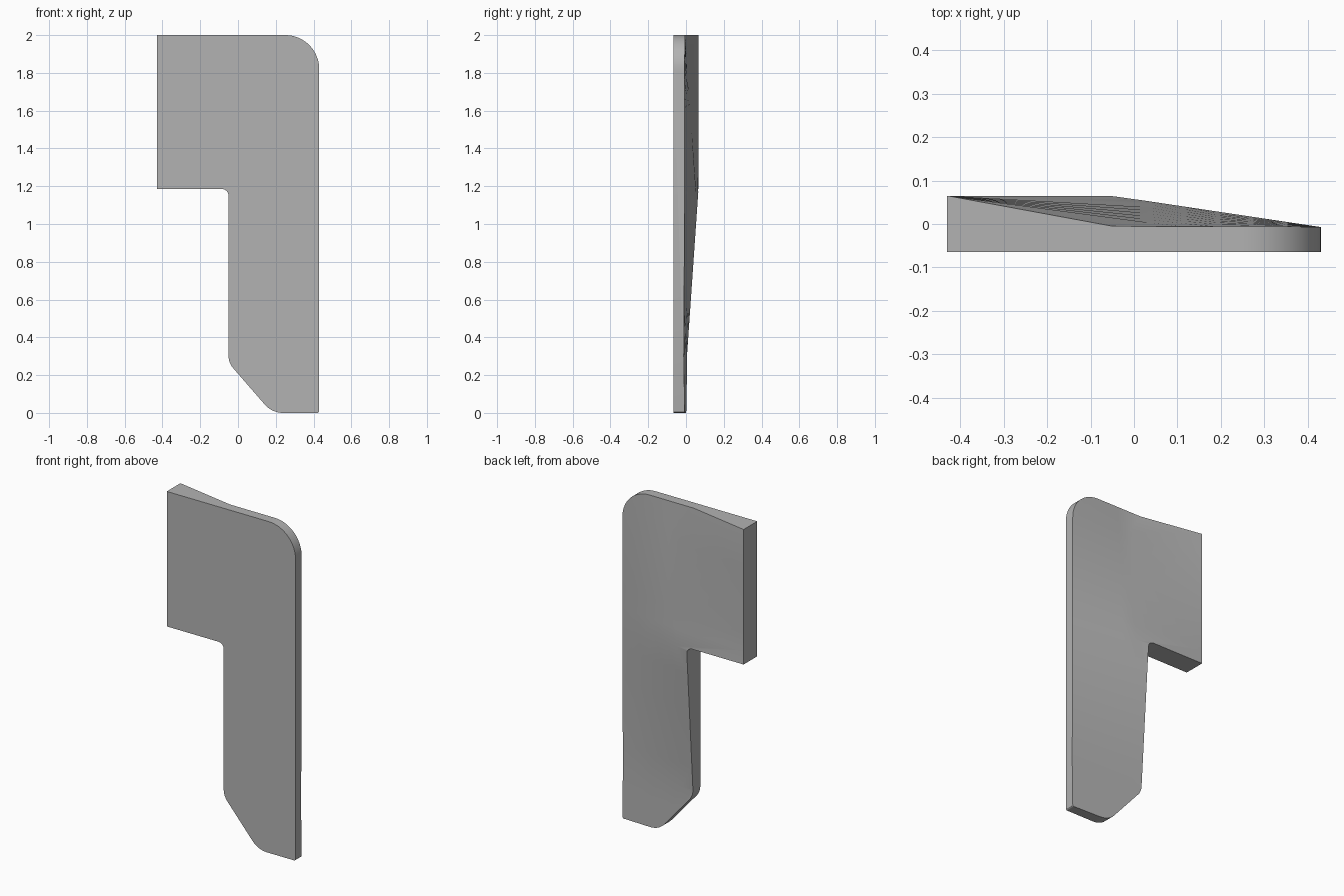
import bpy, bmesh, math
from mathutils import Vector

cube = bpy.data.objects.get("Cube")
if cube:
    bpy.data.objects.remove(cube, do_unlink=True)

FRONT = -0.065
XS = [-0.43, -0.05, 0.43]
ZS = [0.0, 0.3, 1.17, 2.0]
# Depth of the back surface: one row per height, one value per column
BACK = [[0.01, 0.01, -0.007],
        [0.005, 0.005, -0.012],
        [0.065, 0.065, -0.007],
        [0.065, -0.005, -0.007]]


def locate(values, v):
    """Return the interval holding v and the fraction along it."""
    i = 0
    while i < len(values) - 2 and v > values[i + 1]:
        i += 1
    return i, (v - values[i]) / (values[i + 1] - values[i])


def back_depth(x, z):
    i, u = locate(XS, x)
    j, t = locate(ZS, z)
    low = BACK[j][i] * (1 - u) + BACK[j][i + 1] * u
    high = BACK[j + 1][i] * (1 - u) + BACK[j + 1][i + 1] * u
    return low * (1 - t) + high * t


def rounded(corners):
    """Round each (x, z, radius, segments) corner with a tangent arc."""
    points = []
    for k, (x, z, r, n) in enumerate(corners):
        p = Vector((x, z))
        if r == 0:
            points.append(p)
            continue
        a = (Vector(corners[k - 1][:2]) - p).normalized()
        b = (Vector(corners[(k + 1) % len(corners)][:2]) - p).normalized()
        half = a.angle(b) / 2
        centre = p + (a + b).normalized() * r / math.sin(half)
        start = p + a * r / math.tan(half) - centre
        end = p + b * r / math.tan(half) - centre
        turn = start.angle_signed(end)
        for s in range(n + 1):
            angle = -turn * s / n
            c, d = math.cos(angle), math.sin(angle)
            points.append(centre + Vector((start.x * c - start.y * d,
                                           start.x * d + start.y * c)))
    return points


# Plate outline, seen from the front
outline = rounded([(-0.43, 2.0, 0, 0), (-0.43, 1.185, 0, 0),
                   (-0.05, 1.185, 0.035, 6), (-0.05, 0.265, 0.1, 8),
                   (0.18, 0.0, 0.13, 8), (0.43, 0.0, 0.01, 3),
                   (0.43, 2.0, 0.18, 16)])

bm = bmesh.new()
front = bm.faces.new([bm.verts.new((p.x, FRONT, p.y)) for p in outline])
back = bm.faces.new([bm.verts.new((p.x, 0, p.y)) for p in reversed(outline)])
fv, bv = list(front.verts), list(reversed(back.verts))
for k in range(len(fv)):
    bm.faces.new((fv[k - 1], bv[k - 1], bv[k], fv[k]))

# Slice the back face into a grid so it can follow the taper
cuts = [(Vector((x, 0, 0)), Vector((1, 0, 0)))
        for x in [-0.05 + 0.08 * i for i in range(6)]]
cuts += [(Vector((0, 0, z)), Vector((0, 0, 1)))
         for z in [0.15, 0.3] + [0.3 + 0.145 * i for i in range(1, 7)]
         + [1.17 + 0.1 * i for i in range(1, 8)]]
for co, normal in cuts:
    faces = [f for f in bm.faces if all(abs(v.co.y) < 1e-6 for v in f.verts)]
    geom = faces + list({e for f in faces for e in f.edges}) \
        + list({v for f in faces for v in f.verts})
    bmesh.ops.bisect_plane(bm, geom=geom, dist=1e-5,
                           plane_co=co, plane_no=normal)
for v in bm.verts:
    if abs(v.co.y) < 1e-6:
        v.co.y = back_depth(v.co.x, v.co.z)
bmesh.ops.recalc_face_normals(bm, faces=bm.faces)

mesh = bpy.data.meshes.new("tapered_plate")
bm.to_mesh(mesh)
bm.free()
plate = bpy.data.objects.new("tapered_plate", mesh)
bpy.context.collection.objects.link(plate)

# Single plain grey finish
grey = bpy.data.materials.new("plain_grey")
grey.use_nodes = True
colour = (0.45, 0.45, 0.45, 1)
grey.diffuse_color = colour
grey.node_tree.nodes["Principled BSDF"].inputs["Base Color"].default_value = colour
mesh.materials.append(grey)

bpy.ops.object.select_all(action='DESELECT')
plate.select_set(True)
bpy.context.view_layer.objects.active = plate
bpy.ops.object.shade_smooth_by_angle(angle=math.radians(30))
